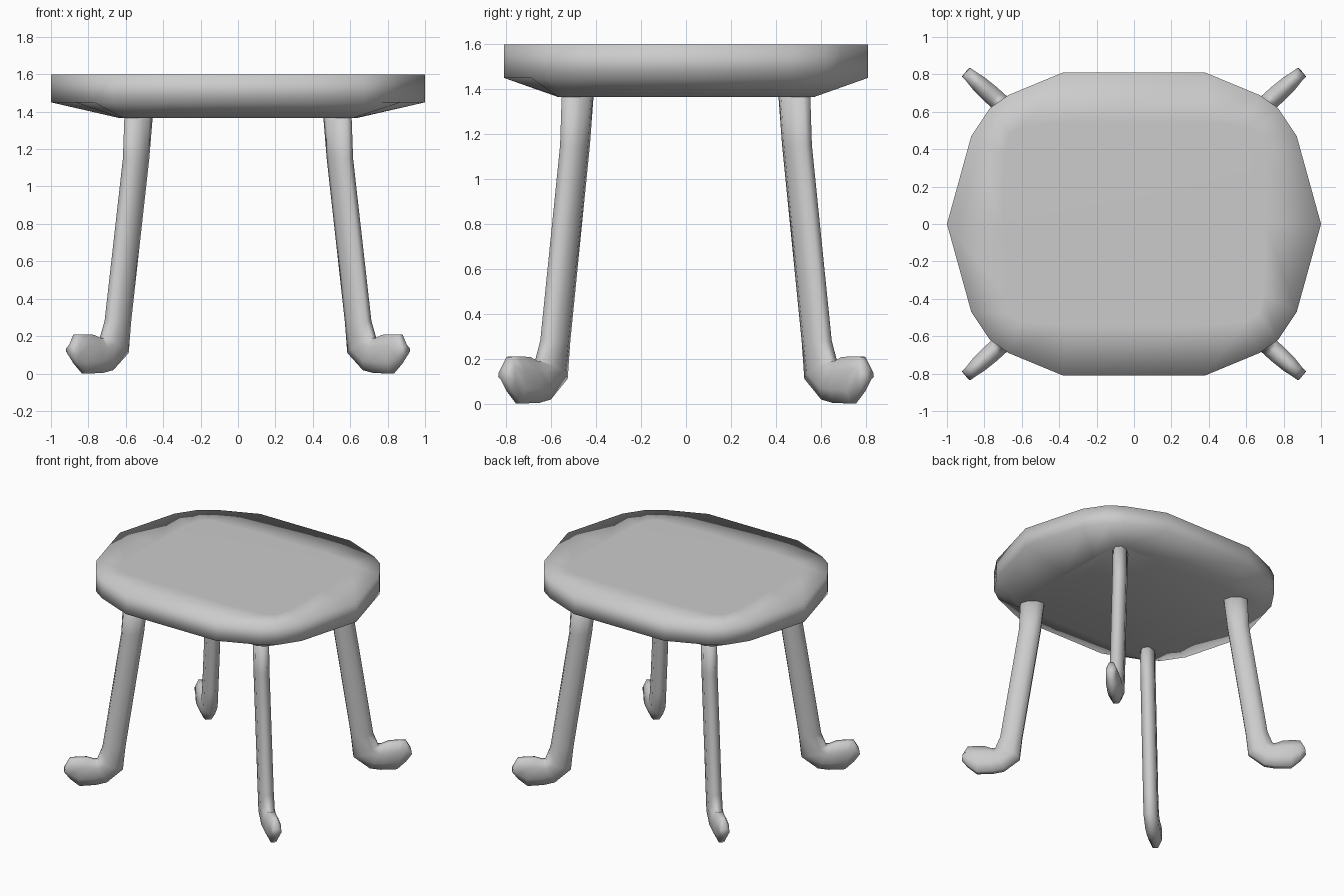
import bpy, bmesh
from mathutils import Vector

if "Cube" in bpy.data.objects:
    bpy.data.objects.remove(bpy.data.objects["Cube"])


def loft(name, rings):
    """Skin closed rings of equal length and cap both ends."""
    bm = bmesh.new()
    loops = [[bm.verts.new(p) for p in ring] for ring in rings]
    n = len(loops[0])
    for a, b in zip(loops, loops[1:]):
        for i in range(n):
            j = (i + 1) % n
            bm.faces.new((a[i], a[j], b[j], b[i]))
    bm.faces.new(loops[0])
    bm.faces.new(loops[-1])
    bmesh.ops.recalc_face_normals(bm, faces=bm.faces)
    for f in bm.faces:
        f.smooth = True
    mesh = bpy.data.meshes.new(name)
    bm.to_mesh(mesh)
    bm.free()
    ob = bpy.data.objects.new(name, mesh)
    bpy.context.collection.objects.link(ob)
    return ob


def outline(quarter, z):
    """Mirror a quarter outline (first point on the x axis) into a full ring."""
    half = quarter + [(-x, y) for x, y in reversed(quarter)]
    full = half + [(x, -y) for x, y in reversed(half[1:-1])]
    return [(x, y, z) for x, y in full]


# Seat: bottom panel, sloped underside, upright rim, flat top
rim = [(1, 0), (.87, .47), (.77, .62), (.67, .69), (.38, .81)]
panel = [(.63, 0), (.62, .3), (.61, .54), (.56, .57), (.36, .56)]
top = [(.70, 0), (.69, .38), (.66, .48), (.60, .52), (.36, .54)]
loft("seat", [outline(panel, 1.365), outline(rim, 1.45),
              outline(rim, 1.598), outline(top, 1.60)])

# Leg and foot sections: inner/bottom (s, z), outer/top (s, z), half thickness
sections = [
    (-.10, 1.42, .070, 1.42, .050),
    (-.07, 1.15, .083, 1.15, .050),
    (.060, .28, .215, .28, .050),
    (.078, .11, .250, .19, .050),
    (.190, .018, .275, .188, .050),
    (.265, .003, .325, .207, .050),
    (.380, .000, .395, .210, .045),
    (.445, .055, .445, .208, .036),
    (.484, .105, .478, .150, .032),
]
octagon = [(1, .41), (.41, 1), (-.41, 1), (-1, .41),
           (-1, -.41), (-.41, -1), (.41, -1), (1, -.41)]
origin = Vector((.54, .49, 0))
along = Vector((.743, .669, 0))
across = Vector((-.669, .743, 0))


def leg(name, sx, sy):
    rings = []
    for s0, z0, s1, z1, t in sections:
        a = origin + along * s0 + Vector((0, 0, z0))
        b = origin + along * s1 + Vector((0, 0, z1))
        mid, half = (a + b) / 2, (b - a) / 2
        pts = [mid + half * u + across * (t * v) for u, v in octagon]
        rings.append([(p.x * sx, p.y * sy, p.z) for p in pts])
    return loft(name, rings)


# Four splayed legs with paddle feet
for fb, sy in (("front", -1), ("back", 1)):
    for lr, sx in (("left", -1), ("right", 1)):
        leg(f"{fb}_{lr}_leg", sx, sy)
